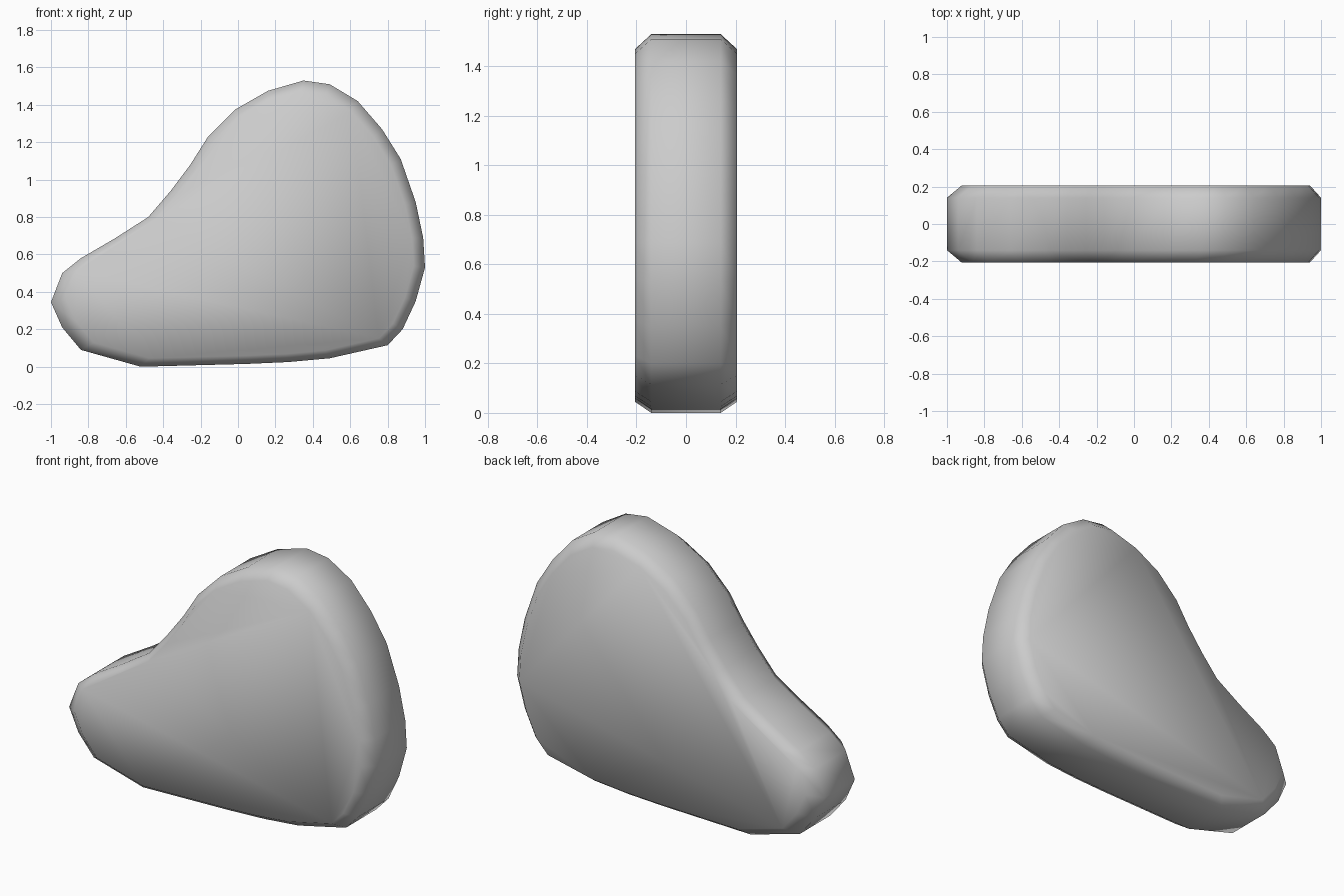
import bpy
import bmesh

if "Cube" in bpy.data.objects:
    bpy.data.objects.remove(bpy.data.objects["Cube"])

# Outline of the slab seen from the front (x, z), clockwise from the left tip
OUTLINE = [
    (-1.0, 0.345), (-0.94, 0.50), (-0.84, 0.58), (-0.66, 0.685), (-0.48, 0.80),
    (-0.36, 0.94), (-0.255, 1.08), (-0.16, 1.23), (-0.015, 1.375), (0.16, 1.475),
    (0.35, 1.53), (0.49, 1.51), (0.64, 1.42), (0.77, 1.27), (0.87, 1.11),
    (0.95, 0.88), (0.99, 0.69), (1.0, 0.53), (0.95, 0.35), (0.88, 0.20),
    (0.80, 0.115), (0.49, 0.045), (0.27, 0.025), (0.05, 0.015), (-0.52, 0.0),
    (-0.84, 0.09), (-0.94, 0.21),
]
CENTRE = (0.14, 0.65)

# Rings across the thickness: depth and scale about the centre (chamfered rims)
RINGS = [(-0.207, 0.93), (-0.14, 1.0), (0.14, 1.0), (0.207, 0.93)]

bm = bmesh.new()
cx, cz = CENTRE
rings = [[bm.verts.new((cx + (x - cx) * s, y, cz + (z - cz) * s)) for x, z in OUTLINE]
         for y, s in RINGS]

# Rim walls
n = len(OUTLINE)
for a, b in zip(rings, rings[1:]):
    for i in range(n):
        j = (i + 1) % n
        bm.faces.new((a[i], a[j], b[j], b[i]))

# Front and back caps
bm.faces.new(rings[0])
bm.faces.new(rings[-1])
bmesh.ops.recalc_face_normals(bm, faces=bm.faces[:])
for f in bm.faces:
    f.smooth = True

mesh = bpy.data.meshes.new("rounded_slab")
bm.to_mesh(mesh)
bm.free()
slab = bpy.data.objects.new("rounded_slab", mesh)
bpy.context.collection.objects.link(slab)
